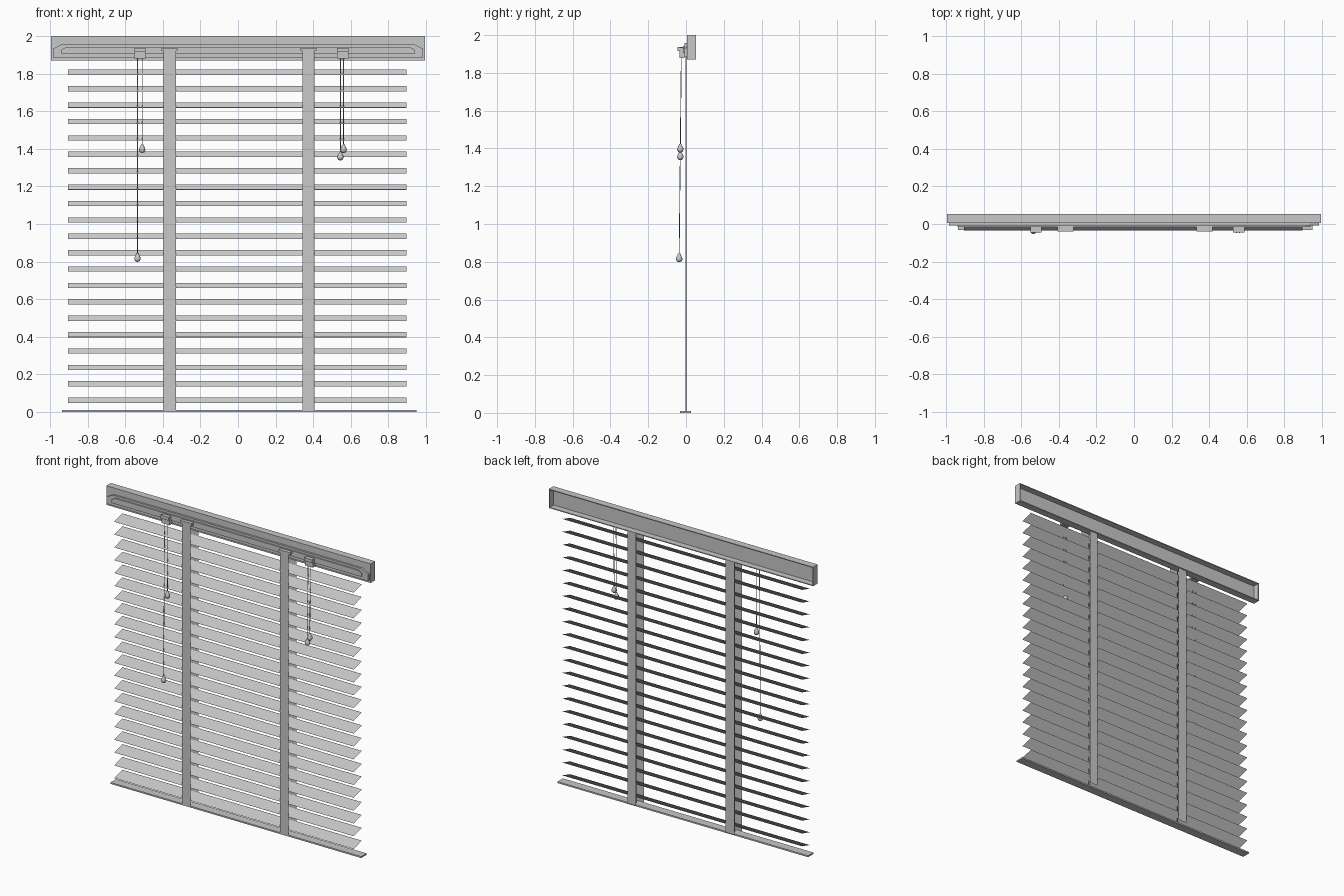
import bpy, bmesh, math
from mathutils import Vector

cube = bpy.data.objects.get("Cube")
if cube:
    bpy.data.objects.remove(cube, do_unlink=True)

SHADE = (0.58, 0.58, 0.58, 1)
grey = bpy.data.materials.new("light_grey")
grey.use_nodes = True
grey.diffuse_color = SHADE
grey.node_tree.nodes["Principled BSDF"].inputs["Base Color"].default_value = SHADE


def finish(name, bm, smooth=False):
    bmesh.ops.recalc_face_normals(bm, faces=bm.faces[:])
    mesh = bpy.data.meshes.new(name)
    bm.to_mesh(mesh)
    bm.free()
    mesh.materials.append(grey)
    for p in mesh.polygons:
        p.use_smooth = smooth
    obj = bpy.data.objects.new(name, mesh)
    bpy.context.collection.objects.link(obj)
    return obj


def add_box(bm, lo, hi):
    lo, hi = Vector(lo), Vector(hi)
    verts = bmesh.ops.create_cube(bm, size=1)["verts"]
    for v in verts:
        v.co = (lo + hi) / 2 + v.co * (hi - lo)


def box(name, lo, hi):
    bm = bmesh.new()
    add_box(bm, lo, hi)
    return finish(name, bm)


def strip(name, x0, x1, profile, smooth=False):
    # Thin sheet: a y-z profile swept along x
    bm = bmesh.new()
    rows = [[bm.verts.new((x, y, z)) for x in (x0, x1)] for y, z in profile]
    for (a, b), (d, c) in zip(rows, rows[1:]):
        bm.faces.new((a, b, c, d))
    return finish(name, bm, smooth)


def raised_panel(name, half, z0, z1, y_front, y_back, cut):
    # Long front panel with clipped upper corners
    outline = [(-half, z0), (half, z0), (half, z1 - cut),
               (half - 2 * cut, z1), (-half + 2 * cut, z1), (-half, z1 - cut)]
    bm = bmesh.new()
    face = bm.faces.new([bm.verts.new((x, y_back, z)) for x, z in outline])
    out = bmesh.ops.extrude_face_region(bm, geom=[face])["geom"]
    moved = [g for g in out if isinstance(g, bmesh.types.BMVert)]
    bmesh.ops.translate(bm, verts=moved, vec=(0, y_front - y_back, 0))
    return finish(name, bm)


def cord(name, a, b, radius):
    a, b = Vector(a), Vector(b)
    bm = bmesh.new()
    bmesh.ops.create_cone(bm, segments=8, radius1=radius, radius2=radius,
                          depth=(b - a).length, cap_ends=True)
    turn = (b - a).to_track_quat("Z", "Y").to_matrix()
    bmesh.ops.transform(bm, matrix=turn.to_4x4(), verts=bm.verts[:])
    bmesh.ops.translate(bm, verts=bm.verts[:], vec=(a + b) / 2)
    return finish(name, bm, True)


def tassel(name, x, y, z):
    # Teardrop lathed around the cord
    profile = [(0, -0.022), (0.011, -0.019), (0.017, -0.009), (0.016, 0.001),
               (0.010, 0.014), (0.005, 0.024), (0, 0.026)]
    bm = bmesh.new()
    pts = [bm.verts.new((x + r, y, z + h)) for r, h in profile]
    edges = [bm.edges.new(pair) for pair in zip(pts, pts[1:])]
    bmesh.ops.spin(bm, geom=pts + edges, cent=(x, y, z), axis=(0, 0, 1),
                   angle=math.tau, steps=16, use_duplicate=False)
    bmesh.ops.remove_doubles(bm, verts=bm.verts[:], dist=0.0002)
    return finish(name, bm, True)


# Headrail: front plate with a rim, open at the back
bm = bmesh.new()
add_box(bm, (-0.995, 0.005, 1.87), (0.995, 0.011, 2))
for z in (1.87, 1.994):
    add_box(bm, (-0.995, 0.011, z), (0.995, 0.053, z + 0.006))
for x in (-0.995, 0.989):
    add_box(bm, (x, 0.011, 1.876), (x + 0.006, 0.053, 1.994))
finish("headrail", bm)
raised_panel("headrail_outer_panel", 0.985, 1.885, 1.957, -0.008, 0.005, 0.025)
raised_panel("headrail_inner_panel", 0.94, 1.905, 1.943, -0.016, -0.008, 0.014)

# Tilted slats, front edge low, with a small rolled lip along each long edge
FRONT, BACK, RISE, LIP = -0.035, 0.045, 0.011, 0.003
SLATS = 21
for i in range(SLATS):
    z = 0.062 + i * 1.745 / (SLATS - 1)
    strip(f"slat_{i + 1}", -0.905, 0.898,
          [(FRONT, z - RISE - LIP), (FRONT, z - RISE),
           (BACK, z + RISE), (BACK, z + RISE + LIP)], smooth=True)

# Bottom rail
box("bottom_rail", (-0.937, -0.032, 0), (0.95, 0.026, 0.01))

# Ladder tapes with lift cords and top clips
for side, x in (("right", -0.364), ("left", 0.375)):
    for face, y, low, high in (("front", -0.037, 0.005, 1.92), ("back", 0.047, 0.015, 1.875)):
        strip(f"{side}_{face}_tape", x - 0.033, x + 0.033, [(y, low), (y, high)])
    cord(f"{side}_lift_cord", (x, 0, 0.008), (x, 0, 1.89), 0.003)
    box(f"{side}_tape_clip", (x - 0.042, -0.039, 1.92), (x + 0.042, -0.008, 1.938))

# Cord locks, pull cords and tassels
pulls = {"right": (-0.522, [(-0.535, -0.036, 0.82), (-0.51, -0.03, 1.4)]),
         "left": (0.557, [(0.545, -0.03, 1.36), (0.562, -0.03, 1.4)])}
for side, (cx, cords) in pulls.items():
    box(f"{side}_cord_lock", (cx - 0.03, -0.034, 1.88), (cx + 0.03, -0.008, 1.935))
    box(f"{side}_cord_lock_lip", (cx - 0.03, -0.044, 1.915), (cx + 0.03, -0.034, 1.937))
    for n, (x, y, z) in enumerate(cords, 1):
        cord(f"{side}_pull_cord_{n}", (x, y, z + 0.02), (x, -0.025, 1.885), 0.002)
        tassel(f"{side}_tassel_{n}", x, y, z)
